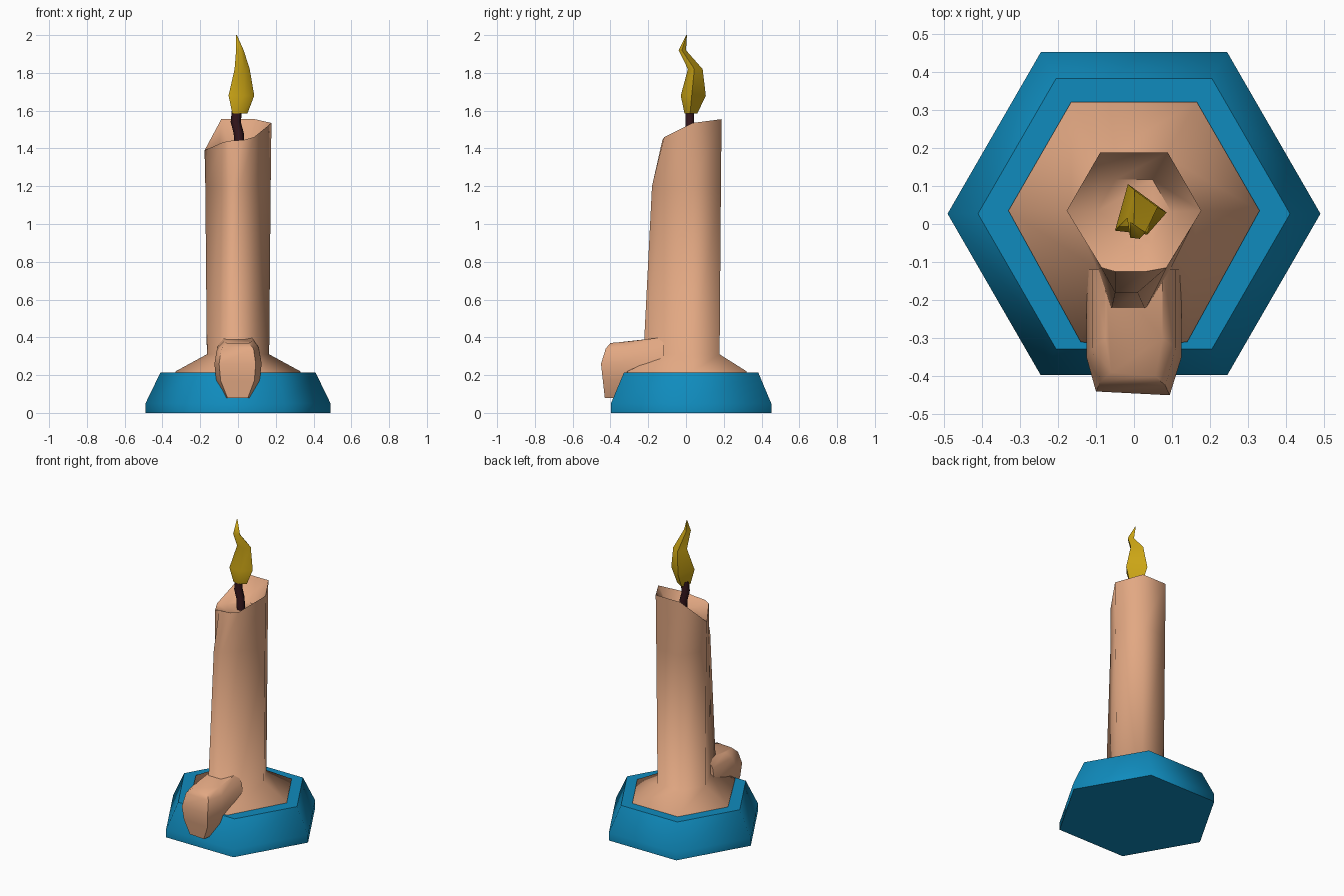
import bpy, bmesh
from math import cos, sin, radians, pi

cube = bpy.data.objects.get("Cube")
if cube:
    bpy.data.objects.remove(cube, do_unlink=True)


def material(name, rgb):
    m = bpy.data.materials.new(name)
    m.use_nodes = True
    m.diffuse_color = (*rgb, 1)
    bsdf = m.node_tree.nodes["Principled BSDF"]
    bsdf.inputs["Base Color"].default_value = (*rgb, 1)
    bsdf.inputs["Roughness"].default_value = 0.8
    return m


def loft(name, rings, mat, angle):
    """Skin a stack of equal-length rings and cap both ends."""
    bm = bmesh.new()
    loops = [[bm.verts.new(p) for p in ring] for ring in rings]
    n = len(loops[0])
    for a, b in zip(loops, loops[1:]):
        for i in range(n):
            j = (i + 1) % n
            bm.faces.new((a[i], a[j], b[j], b[i]))
    bm.faces.new(loops[0][::-1])
    bm.faces.new(loops[-1])
    bmesh.ops.recalc_face_normals(bm, faces=bm.faces)
    mesh = bpy.data.meshes.new(name)
    bm.to_mesh(mesh)
    bm.free()
    mesh.materials.append(mat)
    obj = bpy.data.objects.new(name, mesh)
    bpy.context.collection.objects.link(obj)
    bpy.ops.object.select_all(action='DESELECT')
    obj.select_set(True)
    bpy.context.view_layer.objects.active = obj
    bpy.ops.object.shade_smooth_by_angle(angle=radians(angle))
    return obj


def polygon(r, z, cx=0, cy=0.03, sides=6):
    return [(cx + r * cos(2 * pi * i / sides), cy + r * sin(2 * pi * i / sides), z)
            for i in range(sides)]


blue = material("blue dish", (0.005, 0.26, 0.51))
wax = material("peach wax", (0.76, 0.39, 0.225))
dark = material("dark wick", (0.035, 0.008, 0.012))
yellow = material("yellow flame", (0.62, 0.39, 0.008))

# Hexagonal dish
loft("dish", [polygon(r, z, cy=0.027) for r, z in
              ((0.49, 0), (0.49, 0.05), (0.41, 0.215))], blue, 62)


# Candle: hexagon whose front edge carries a two-point wax run
def candle_ring(r, z, front_x, front_y, run_y, run_x=(-0.05, 0.01)):
    right, back_right, back_left, left = polygon(r, z, cy=0.035)[:4]
    return [right, back_right, back_left, left,
            (-front_x, front_y, z), (run_x[0], run_y, z),
            (run_x[1], run_y, z), (front_x, front_y, z)]


rim = candle_ring(0.177, 1.5, 0.085, -0.115, -0.125, (-0.05, 0.03))
rim_heights = (1.535, 1.555, 1.555, 1.39, 1.43, 1.44, 1.445, 1.46)
rim = [(x, y, z) for (x, y, _), z in zip(rim, rim_heights)]
floor = [(x * 0.55, 0.03 + (y - 0.03) * 0.55, 1.41) for x, y, _ in rim]
loft("candle", [
    candle_ring(0.33, 0.19, 0.14, -0.31, -0.32),
    candle_ring(0.33, 0.22, 0.14, -0.31, -0.32),
    candle_ring(0.165, 0.31, 0.095, -0.12, -0.225, (-0.06, 0.03)),
    candle_ring(0.173, 1.2, 0.086, -0.115, -0.18),
    rim, floor], wax, 62)


# Wax drip spilling over the dish edge
def drip_ring(z, half, front, back, rise=0):
    return [(half, back, z + rise), (-half, back, z + rise),
            (-half, front + 0.1, z + rise * 0.3), (-half * 0.8, front + 0.01, z),
            (half * 0.75, front, z), (half, front + 0.1, z + rise * 0.3)]


loft("wax_drip", [
    drip_ring(0.08, 0.07, -0.43, -0.33),
    drip_ring(0.17, 0.115, -0.44, -0.28),
    drip_ring(0.26, 0.125, -0.45, -0.12),
    drip_ring(0.34, 0.11, -0.425, -0.12, 0.01),
    drip_ring(0.37, 0.075, -0.40, -0.12, 0.03)], wax, 50)

# Bent wick
loft("wick", [polygon(0.027, z, cx, 0.02) for z, cx in
              ((1.40, 0.008), (1.48, 0.004), (1.54, -0.012), (1.61, -0.005))], dark, 62)

# Twisting flame
section = ((1, -0.1), (-0.5, 1), (-1, -0.8), (0.25, -0.95))
flame = [(1.585, 0.01, 0.025, 0.04, 0.035),
         (1.68, 0.018, 0.037, 0.068, 0.068),
         (1.82, 0.022, 0.048, 0.04, 0.04),
         (1.92, 0.01, -0.02, 0.02, 0.02),
         (2.0, -0.008, 0.003, 0.002, 0.002)]
loft("flame", [[(cx + rx * u, cy + ry * v, z) for u, v in section]
               for z, cx, cy, rx, ry in flame], yellow, 70)
